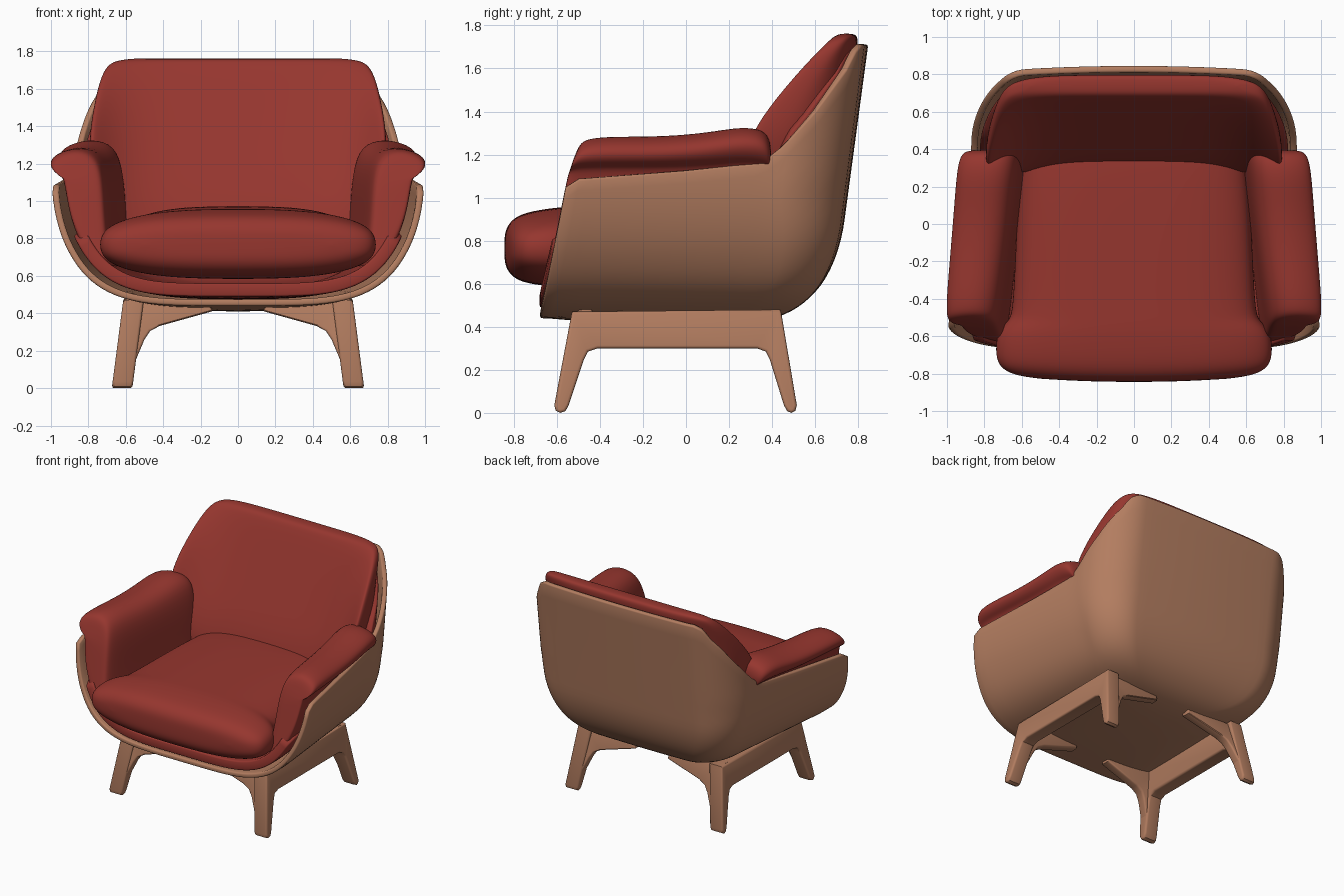
import bpy, bmesh, math

if "Cube" in bpy.data.objects:
    bpy.data.objects.remove(bpy.data.objects["Cube"])


def material(name, rgb):
    m = bpy.data.materials.new(name)
    m.diffuse_color = (*rgb, 1)
    m.use_nodes = True
    m.node_tree.nodes["Principled BSDF"].inputs["Base Color"].default_value = m.diffuse_color
    return m


RED = material("red fabric", (0.305, 0.037, 0.028))
WOOD = material("brown wood", (0.45, 0.205, 0.117))


def clamp(v, a=0.0, b=1.0):
    return max(a, min(b, v))


def interp(pts, v):
    if v <= pts[0][0]:
        return pts[0][1]
    for (a, p), (b, q) in zip(pts, pts[1:]):
        if v <= b:
            return p + (q - p) * (v - a) / (b - a)
    return pts[-1][1]


def finish(bm, name, mat, angle=40, recalc=True):
    if recalc:
        bmesh.ops.recalc_face_normals(bm, faces=bm.faces)
    me = bpy.data.meshes.new(name)
    bm.to_mesh(me)
    bm.free()
    me.materials.append(mat)
    ob = bpy.data.objects.new(name, me)
    bpy.context.collection.objects.link(ob)
    bpy.ops.object.select_all(action='DESELECT')
    ob.select_set(True)
    bpy.context.view_layer.objects.active = ob
    bpy.ops.object.shade_smooth_by_angle(angle=math.radians(angle))
    return ob


def loft(name, rings, mat, pair=0, levels=2):
    """Skin closed rings of equal length, cap the ends with strips, subdivide."""
    bm = bmesh.new()
    vs = [[bm.verts.new(p) for p in r] for r in rings]
    n = len(vs[0])
    for a, b in zip(vs, vs[1:]):
        for i in range(n):
            bm.faces.new((a[i], a[(i + 1) % n], b[(i + 1) % n], b[i]))
    for r in (vs[0], vs[-1]):
        for i in range(n // 2 + pair):
            quad = (r[i], r[i + 1], r[(pair - i - 1) % n], r[(pair - i) % n])
            bm.faces.new(list(dict.fromkeys(quad)))
    ob = finish(bm, name, mat, 180)
    m = ob.modifiers.new("smooth", 'SUBSURF')
    m.levels = m.render_levels = levels
    return ob


def mirror(ob):
    ob.modifiers.new("mirror", 'MIRROR')


def spow(v, e):
    return math.copysign(abs(v) ** e, v)


# Open-fronted bowl: U-shaped plan that widens with height, cut by a sloping rim
RIM = [(-.56, 1.04), (-.545, 1.07), (-.51, 1.085), (0, 1.125), (.33, 1.16), (.40, 1.195),
       (.48, 1.27), (.6, 1.40), (.75, 1.60), (.79, 1.68), (.82, 1.71)]


def plan_point(z, seg, t, d):
    q = clamp((z - .44 - d) / .66)
    q2 = clamp((z - .44 - d) / .45)
    w = (.985 - d) * (1 - (1 - q) ** 2) ** .225 + .012 * clamp((z - .7) / .4)
    yb = (.675 - d) * (1 - (1 - q2) ** 2) ** .19 + .135 * (z - .44)
    yf = -.55 - (1.08 - z) * .2 - (.012 if d else 0)
    r = min(w, .22 + .12 * clamp((z - .5) / .5))
    if seg == 'side':
        x, y = w, yf + (yb - r - yf) * t
    elif seg == 'corner':
        a = t * math.pi / 2
        x, y = w - r + r * math.cos(a), yb - r + r * math.sin(a)
    else:
        x, y = (w - r) * (1 - t), yb
    x *= 1 - .128 * clamp((y + .55) / .95)
    y -= .05 * x * x * clamp((y - .4) / .4)
    return x, y


def bowl(name, mat, d, thick, drop, rows=28):
    half = [('side', i / 18) for i in range(18)] + [('corner', i / 16) for i in range(16)] \
        + [('back', i / 8) for i in range(9)]
    cols = [(1, *h) for h in half] + [(-1, *h) for h in half[-2::-1]]
    bm = bmesh.new()
    grid = []
    for s, seg, t in cols:
        top = 1.1
        for _ in range(40):
            top = .5 * (top + interp(RIM, plan_point(top, seg, t, 0)[1]))
        top -= interp(drop, top)
        z0 = .44 + d
        col = []
        for j in range(rows + 1):
            z = z0 + (top - z0) * (j / rows) ** 2.5
            x, y = plan_point(z, seg, t, d)
            sag = .03 * clamp(1 - (x / .6) ** 2) * clamp(1 - (y / .65) ** 2) * clamp((.54 - z) / .1)
            col.append(bm.verts.new((s * x, y, z - sag)))
        grid.append(col)
    for a, b in zip(grid, grid[1:]):
        for j in range(rows):
            bm.faces.new((a[j], b[j], b[j + 1], a[j + 1]))
    bmesh.ops.remove_doubles(bm, verts=bm.verts, dist=1e-4)
    ob = finish(bm, name, mat, 60, recalc=False)
    m = ob.modifiers.new("thickness", 'SOLIDIFY')
    m.thickness, m.offset = thick, -1
    b = ob.modifiers.new("soft rim", 'BEVEL')
    b.width, b.segments, b.limit_method, b.angle_limit = .01, 2, 'ANGLE', math.radians(60)


bowl("outer_shell", WOOD, 0, .035, [(0, 0)])
bowl("inner_lining", RED, .05, .07, [(1.16, .27), (1.32, .02)])

# Seat cushion: lofted front to back, wider in front of the arms
SEAT = [(-.805, .50, .04), (-.80, .61, .08), (-.785, .68, .115), (-.75, .73, .15), (-.68, .745, .172),
        (-.57, .735, .186), (-.51, .67, .188), (-.45, .65, .188), (-.1, .635, .19), (.25, .615, .19),
        (.46, .58, .18), (.50, .5, .12)]
rings = []
for y, w, h in SEAT:
    ring = []
    for i in range(28):
        a = 2 * math.pi * i / 28
        x = w * spow(math.cos(a), .68)
        z = .769 + .02 * (y + .6) + h * spow(math.sin(a), .75)
        ring.append((x, y - .04 * (1 - (x / .75) ** 2) * clamp(-y / .8), z))
    rings.append(ring)
loft("seat_cushion", rings, RED)

# Back cushion: rows of z, front y, rear y, half width, forward wrap of the sides
BACK = [(.60, .26, .50, .50, 0), (.95, .315, .68, .70, .17), (1.2, .43, .735, .785, .27),
        (1.33, .49, .75, .80, .27), (1.5, .567, .77, .775, .195), (1.65, .635, .79, .74, .105),
        (1.72, .67, .80, .705, .055), (1.752, .69, .795, .66, .025), (1.762, .72, .775, .55, .01)]
rings = []
for z, yf, yb, w, wrap in BACK:
    ring = []
    for i in range(32):
        a = 2 * math.pi * i / 32
        c, s = spow(math.cos(a), .5), spow(math.sin(a), .6)
        y = (yf + yb) / 2 + (yb - yf) / 2 * s - wrap * abs(c) ** 5 * (1 - .5 * max(0, s))
        ring.append((w * c, y, z))
    rings.append(ring)
loft("back_cushion", rings, RED)

# Padded arms: cross-section with an outward-rolled lip, swept along y
ARM = [(.76, .62), (.885, .85), (.92, 1.06), (.935, 1.14), (.975, 1.155), (1.01, 1.19), (1.0, 1.24),
       (.92, 1.28), (.82, 1.29), (.73, 1.24), (.70, 1.1), (.69, .9), (.67, .7), (.66, .56)]
rings = []
for y, k in [(-.55, .6), (-.547, .84), (-.525, .94), (-.46, .98), (-.36, 1), (-.1, 1), (.1, 1), (.24, 1),
             (.33, .97), (.38, .86), (.395, .6)]:
    ring = []
    for x, z in ARM:
        up = .045 * clamp(y / .25) * clamp((z - 1.1) / .1)
        px = .85 + (x - .85) * k - (.055 + .035 * clamp((1 - x) / .3)) * (y + .45) / .7
        pz = 1.05 + (z - 1.05) * k + up
        lean = (pz - 1.1) * (.2 if pz < 1.1 else .35) * clamp(-y / .5) ** 2
        ring.append((px, y + lean, pz))
    rings.append(ring)
mirror(loft("arm_pad", rings, RED, pair=-1))


def prism(name, pts, to3d, lo, hi):
    """Extrude a flat outline between lo and hi, with eased edges."""
    bm = bmesh.new()
    a, b = ([bm.verts.new(to3d(u, v, t)) for u, v in pts] for t in (lo, hi))
    n = len(pts)
    caps = [bm.faces.new(a), bm.faces.new(b)]
    for i in range(n):
        bm.faces.new((a[i], a[(i + 1) % n], b[(i + 1) % n], b[i]))
    bmesh.ops.recalc_face_normals(bm, faces=bm.faces)
    edges = list({e for f in caps for e in f.edges})
    bmesh.ops.bevel(bm, geom=edges, offset=.014, segments=3, profile=.5,
                    affect='EDGES', clamp_overlap=True)
    mirror(finish(bm, name, WOOD, 35))


# Side frame: two splayed legs joined by a rail
FRAME = [(-.53, .47), (-.612, .035), (-.605, .01), (-.585, 0), (-.56, .008), (-.545, .035), (-.475, .245),
         (-.455, .285), (-.41, .30), (.33, .30), (.37, .285), (.39, .245), (.455, .035), (.47, .008),
         (.49, 0), (.508, .01), (.515, .035), (.44, .48)]
prism("side_leg_frame", FRAME, lambda y, z, x: (x + (.46 - z) * .13, y, z), .505, .615)

# Corner braces running inward under the shell
BRACE = [(.60, .48), (.625, .18), (.555, .13), (.50, .26), (.47, .305), (.42, .332), (.14, .41), (.14, .45)]
for name, y0, s in (("front_brace", -.472, -1), ("rear_brace", .38, 1)):
    prism(name, BRACE, lambda x, z, y: (x, y0 + y + s * (.46 - z) * .245, z), -.036, .036)
